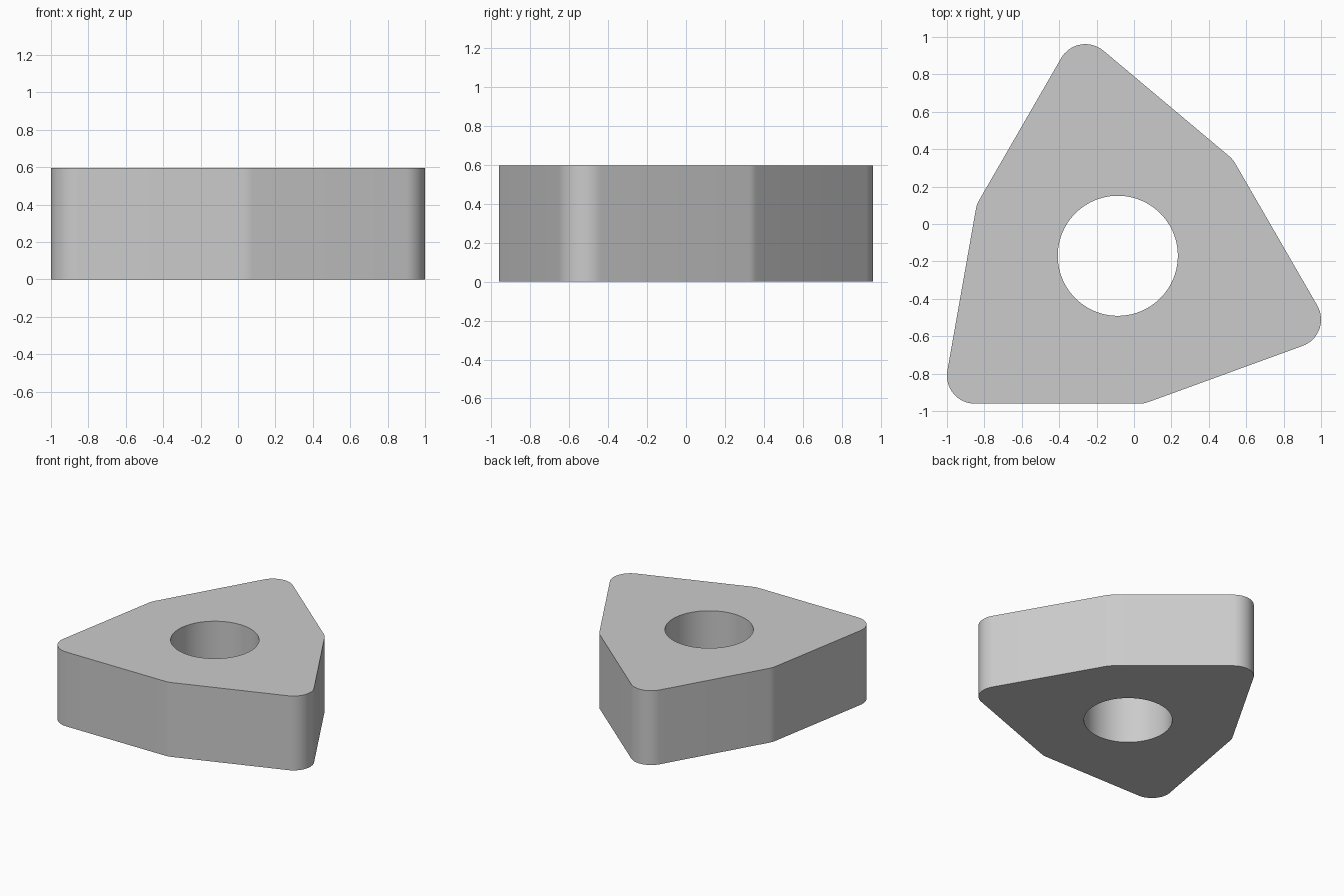
import bpy, bmesh
from math import cos, sin, pi, radians

if "Cube" in bpy.data.objects:
    bpy.data.objects.remove(bpy.data.objects["Cube"])

HEIGHT = 0.596
IN_R = 0.7907        # all six sides touch this circle
FILLET = 0.15        # rounding of every corner
HOLE_R = 0.321
CX, CY = -0.0866, -0.170


def arc(cx, cy, r, a0, a1, n):
    return [(cx + r * cos(a0 + (a1 - a0) * i / n),
             cy + r * sin(a0 + (a1 - a0) * i / n)) for i in range(n + 1)]


# Outline: alternating blunt (20 degree turn) and sharp (100 degree turn) corners
outline = []
start = -90
for turn, steps in [(20, 4), (100, 16)] * 3:
    mid = radians(start + turn / 2)
    d = (IN_R - FILLET) / cos(radians(turn / 2))
    outline += arc(CX + d * cos(mid), CY + d * sin(mid), FILLET,
                   radians(start), radians(start + turn), steps)
    start += turn

hole = arc(CX, CY, HOLE_R, 0, 2 * pi, 96)[:-1]

# Flat plate with a round hole, extruded upward
bm = bmesh.new()
edges = []
for loop in (outline, hole):
    vs = [bm.verts.new((x, y, 0)) for x, y in loop]
    edges += [bm.edges.new((vs[i - 1], vs[i])) for i in range(len(vs))]
bmesh.ops.triangle_fill(bm, edges=edges, use_beauty=True, normal=(0, 0, 1))
ext = bmesh.ops.extrude_face_region(bm, geom=bm.faces[:], use_keep_orig=True)
bmesh.ops.translate(bm, vec=(0, 0, HEIGHT),
                    verts=[g for g in ext["geom"] if isinstance(g, bmesh.types.BMVert)])
bmesh.ops.recalc_face_normals(bm, faces=bm.faces[:])

mesh = bpy.data.meshes.new("cutting_insert")
bm.to_mesh(mesh)
bm.free()
insert = bpy.data.objects.new("cutting_insert", mesh)
bpy.context.collection.objects.link(insert)

# Smooth the rounded walls, keep the rims sharp
bpy.context.view_layer.objects.active = insert
insert.select_set(True)
bpy.ops.object.shade_smooth_by_angle(angle=radians(30))
